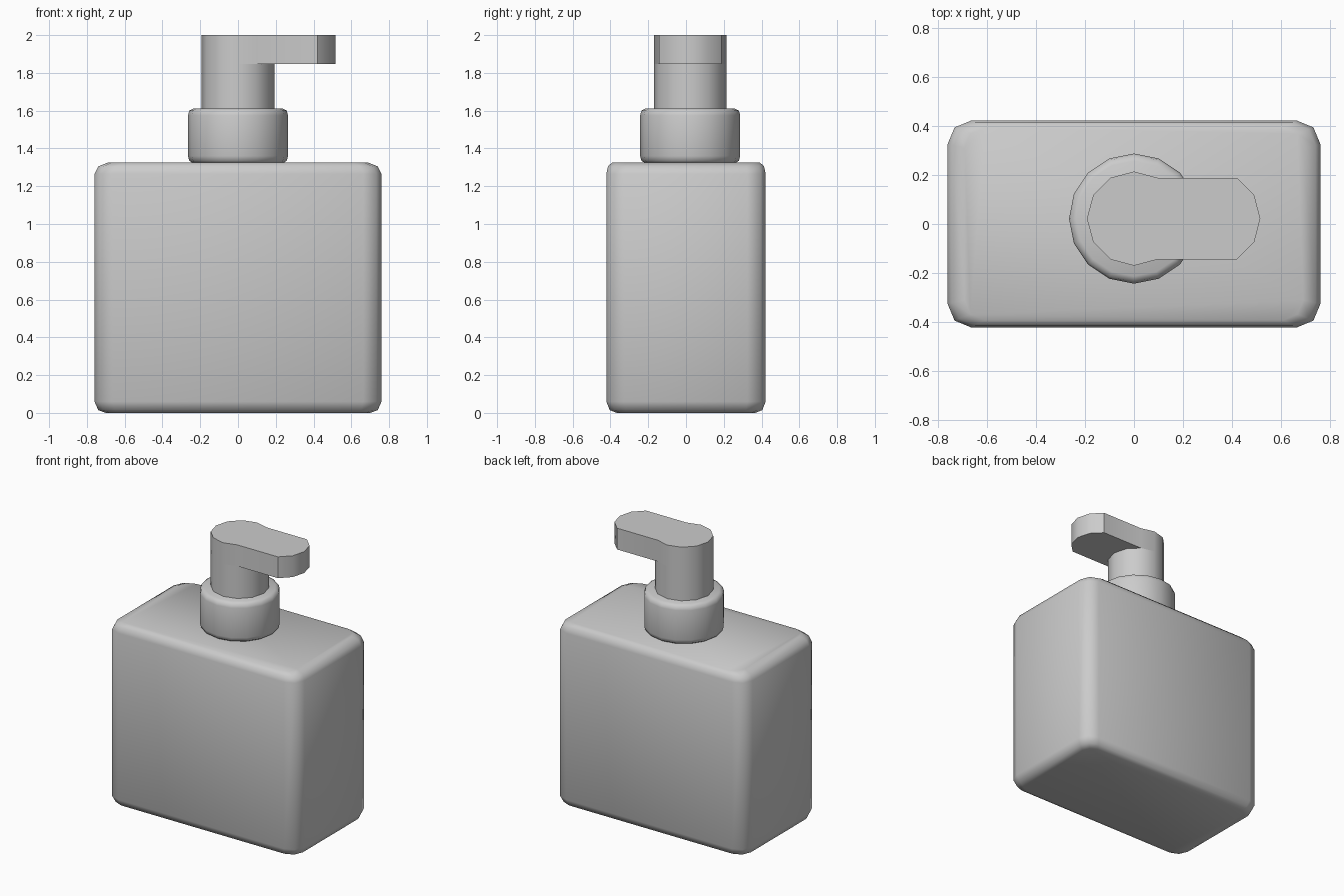
import bpy, bmesh
from math import radians, sin, cos, pi

cube = bpy.data.objects.get("Cube")
if cube:
    bpy.data.objects.remove(cube, do_unlink=True)

grey = bpy.data.materials.new("plain grey")
grey.use_nodes = True
grey.diffuse_color = (0.6, 0.6, 0.6, 1)
grey.node_tree.nodes["Principled BSDF"].inputs["Base Color"].default_value = (0.6, 0.6, 0.6, 1)

PUMP_Y = 0.022  # pump axis, slightly behind the centre


def loft(name, rings, angle):
    """Skin a stack of equal-length closed rings and cap both ends."""
    bm = bmesh.new()
    loops = [[bm.verts.new(p) for p in ring] for ring in rings]
    n = len(loops[0])
    for a, b in zip(loops, loops[1:]):
        for i in range(n):
            j = (i + 1) % n
            bm.faces.new((a[i], a[j], b[j], b[i]))
    bm.faces.new(loops[0][::-1])
    bm.faces.new(loops[-1])
    bmesh.ops.recalc_face_normals(bm, faces=bm.faces)
    mesh = bpy.data.meshes.new(name)
    bm.to_mesh(mesh)
    bm.free()
    mesh.materials.append(grey)
    obj = bpy.data.objects.new(name, mesh)
    bpy.context.collection.objects.link(obj)
    bpy.ops.object.select_all(action='DESELECT')
    obj.select_set(True)
    bpy.context.view_layer.objects.active = obj
    bpy.ops.object.shade_smooth_by_angle(angle=radians(angle))
    return obj


def rounded_rect(hx, hy, r, z):
    """Rectangle outline with two-segment rounded corners."""
    pts = []
    for k, (sx, sy) in enumerate([(1, 1), (-1, 1), (-1, -1), (1, -1)]):
        for s in range(3):
            a = k * pi / 2 + s * pi / 4
            pts.append((sx * (hx - r) + r * cos(a), sy * (hy - r) + r * sin(a), z))
    return pts


def circle(r, n, z):
    return [(r * cos(2 * pi * i / n), PUMP_Y + r * sin(2 * pi * i / n), z) for i in range(n)]


# Bottle with softened edges: (height, inset x, inset y)
levels = [(0, 0.06, 0.055), (0.015, 0.02, 0.018), (0.06, 0, 0),
          (1.265, 0, 0), (1.305, 0.02, 0.009), (1.325, 0.07, 0.03)]
loft("bottle_body", [rounded_rect(0.76 - ix, 0.422 - iy, 0.097 - iy * 0.5, z)
                     for z, ix, iy in levels], 60)

# Collar with chamfered rims
loft("collar", [circle(r, 16, z) for r, z in
                [(0.235, 1.32), (0.258, 1.335), (0.265, 1.36),
                 (0.265, 1.575), (0.258, 1.6), (0.235, 1.612)]], 50)

# Pump stem
loft("pump_stem", [circle(0.192, 12, z) for z in (1.6, 1.846)], 40)

# Pump head: round back running into a straight spout with a faceted tip
back = [(0.192 * cos(radians(a)), 0.192 * sin(radians(a))) for a in range(60, 301, 30)]
tip = [(0.42, -0.166), (0.49, -0.096), (0.515, 0), (0.49, 0.096), (0.42, 0.166)]
loft("pump_head", [[(x, PUMP_Y + y, z) for x, y in back + tip] for z in (1.846, 2.0)], 40)
